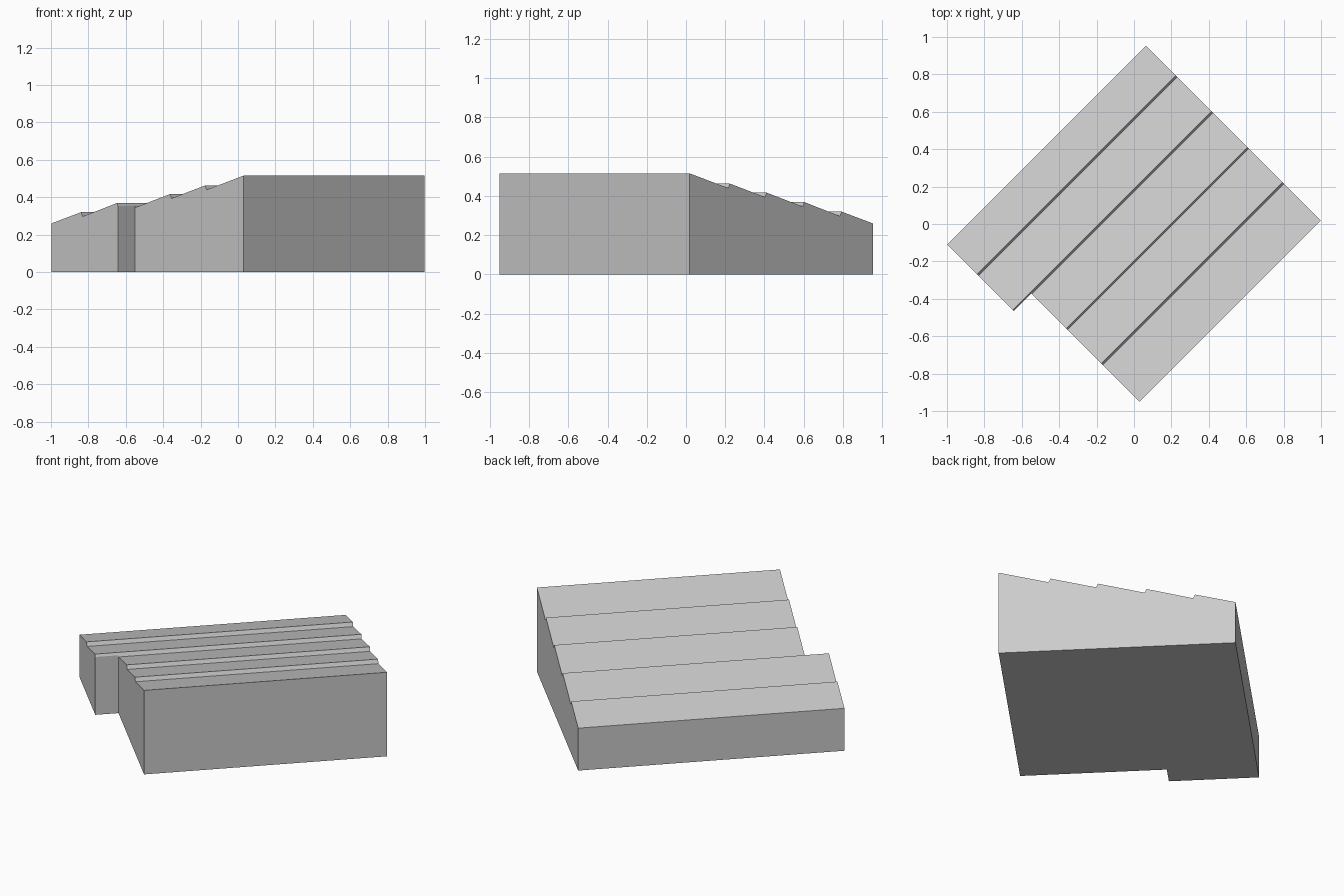
import bpy, bmesh, math
from mathutils import Matrix

cube = bpy.data.objects.get("Cube")
if cube:
    bpy.data.objects.remove(cube, do_unlink=True)

TURN = Matrix.Rotation(math.radians(45), 4, 'Z')

grey = bpy.data.materials.new("light grey")
grey.use_nodes = True
grey.diffuse_color = (0.6, 0.6, 0.6, 1)
grey.node_tree.nodes["Principled BSDF"].inputs["Base Color"].default_value = (0.6, 0.6, 0.6, 1)


def extrude_profile(name, profile, start, end):
    """Extrude a (y, z) outline along x, then turn it to the diagonal."""
    bm = bmesh.new()
    face = bm.faces.new([bm.verts.new((start, y, z)) for y, z in profile])
    side = bmesh.ops.extrude_face_region(bm, geom=[face])["geom"]
    moved = [g for g in side if isinstance(g, bmesh.types.BMVert)]
    bmesh.ops.translate(bm, verts=moved, vec=(end - start, 0, 0))
    bmesh.ops.recalc_face_normals(bm, faces=bm.faces[:])
    bm.transform(TURN)
    mesh = bpy.data.meshes.new(name)
    bm.to_mesh(mesh)
    bm.free()
    mesh.materials.append(grey)
    obj = bpy.data.objects.new(name, mesh)
    bpy.context.collection.objects.link(obj)
    return obj


# Outline of the hall: sloping roof broken by small raised steps
HIGH, LOW = -0.692, 0.629
profile = [(LOW, 0), (HIGH, 0), (HIGH, 0.515)]
steps = [(-0.403, 0.463), (-0.138, 0.417), (0.133, 0.369), (0.403, 0.32)]
for y, z in steps:
    profile += [(y - 0.011, z - 0.023), (y, z)]
profile.append((LOW, 0.26))
hall = extrude_profile("stepped_roof_hall", profile, -0.783, 0.719)

# Set the taller part of the end wall back from the lower wing
NOTCH = 0.126
cutter = extrude_profile("notch_cutter", [(-1, -1), (NOTCH, -1), (NOTCH, 1), (-1, 1)], -1.2, -0.652)
cutter.hide_render = True
cut = hall.modifiers.new("notch", 'BOOLEAN')
cut.operation = 'DIFFERENCE'
cut.solver = 'EXACT'
cut.object = cutter
bpy.context.view_layer.objects.active = hall
bpy.ops.object.modifier_apply(modifier=cut.name)
bpy.data.objects.remove(cutter, do_unlink=True)
